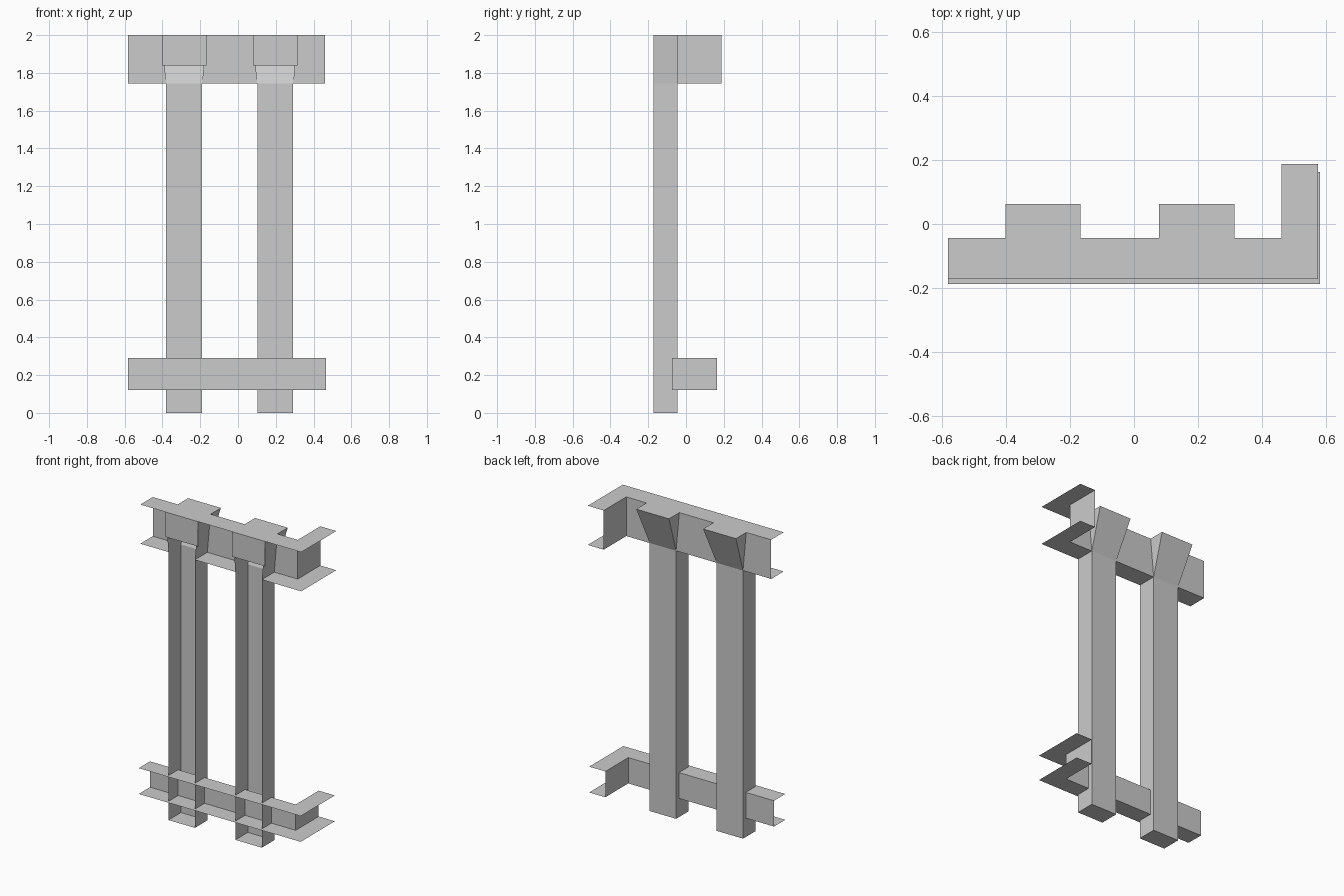
import bpy
import bmesh

cube = bpy.data.objects.get("Cube")
if cube:
    bpy.data.objects.remove(cube, do_unlink=True)

grey = bpy.data.materials.new("plain grey")
grey.use_nodes = True
grey.diffuse_color = (0.6, 0.6, 0.6, 1)
grey.node_tree.nodes["Principled BSDF"].inputs["Base Color"].default_value = (0.6, 0.6, 0.6, 1)


def make(name, polys):
    """Build a thin open shell from a list of polygons."""
    bm = bmesh.new()
    for poly in polys:
        bm.faces.new([bm.verts.new(p) for p in poly])
    bmesh.ops.remove_doubles(bm, verts=bm.verts, dist=0.0005)
    mesh = bpy.data.meshes.new(name)
    bm.to_mesh(mesh)
    bm.free()
    mesh.materials.append(grey)
    obj = bpy.data.objects.new(name, mesh)
    bpy.context.collection.objects.link(obj)


def flat(x0, x1, y0, y1, z):
    return [(x0, y0, z), (x1, y0, z), (x1, y1, z), (x0, y1, z)]


def wall(a, b, c, d, z0, z1):
    """Wall from floor points a, b up to top points c (over b) and d (over a)."""
    return [(*a, z0), (*b, z0), (*c, z1), (*d, z1)]


LEFT_END = -0.583
FRONT = -0.172
POST_BACK = -0.044
BEAM_LOW, BEAM_TOP, PANEL_LOW = 1.745, 2.0, 1.838
POSTS = [("right", -0.285), ("left", 0.197)]
POST_HALF, CAP_HALF, CAP_BACK = 0.095, 0.118, 0.062

# Posts: channels open at the front, each with a flared head
for side, cx in POSTS:
    p0, p1 = cx - POST_HALF, cx + POST_HALF
    c0, c1 = cx - CAP_HALF, cx + CAP_HALF
    base = [(p0, FRONT), (p0, POST_BACK), (p1, POST_BACK), (p1, FRONT)]
    head = [(c0, FRONT), (c0, CAP_BACK), (c1, CAP_BACK), (c1, FRONT)]
    shaft = [wall(a, b, b, a, 0, BEAM_LOW) for a, b in zip(base, base[1:])]
    make(side + "_post", shaft + [flat(p0, p1, FRONT, POST_BACK, 0)])

    flare = [wall(base[i], base[i + 1], head[i + 1], head[i], BEAM_LOW, BEAM_TOP)
             for i in range(3)]
    panel = wall(head[0], head[3], head[3], head[0], PANEL_LOW, BEAM_TOP)
    lid = flat(c0, c1, POST_BACK, CAP_BACK, BEAM_TOP)
    make(side + "_post_head", flare + [panel, lid])


def beam(name, outer_x, inner_x, front, inner_y, arm_end, z0, z1, cuts):
    """L-shaped channel: inner web with flanges facing outwards."""
    low = [LEFT_END] + [cx + s * POST_HALF for cx in cuts for s in (-1, 1)] + [inner_x]
    top = [LEFT_END] + [cx + s * CAP_HALF for cx in cuts for s in (-1, 1)] + [inner_x]
    faces = []
    # Long web and lower flange, left open where the post heads pass
    for i in range(0, len(low), 2):
        faces.append(wall((low[i], inner_y), (low[i + 1], inner_y),
                          (top[i + 1], inner_y), (top[i], inner_y), z0, z1))
        faces.append(flat(low[i], low[i + 1], front, inner_y, z0))
    faces.append(flat(LEFT_END, inner_x, front, inner_y, z1))
    # Short return arm
    a, b = (inner_x, inner_y), (inner_x, arm_end)
    faces.append(wall(a, b, b, a, z0, z1))
    for z in (z0, z1):
        faces.append(flat(inner_x, outer_x, front, arm_end, z))
    make(name, faces)


beam("upper_beam", 0.576, 0.461, FRONT, POST_BACK, 0.188,
     BEAM_LOW, BEAM_TOP, [cx for _, cx in POSTS])
beam("lower_beam", 0.583, 0.467, -0.188, -0.073, 0.163, 0.122, 0.29, [])
